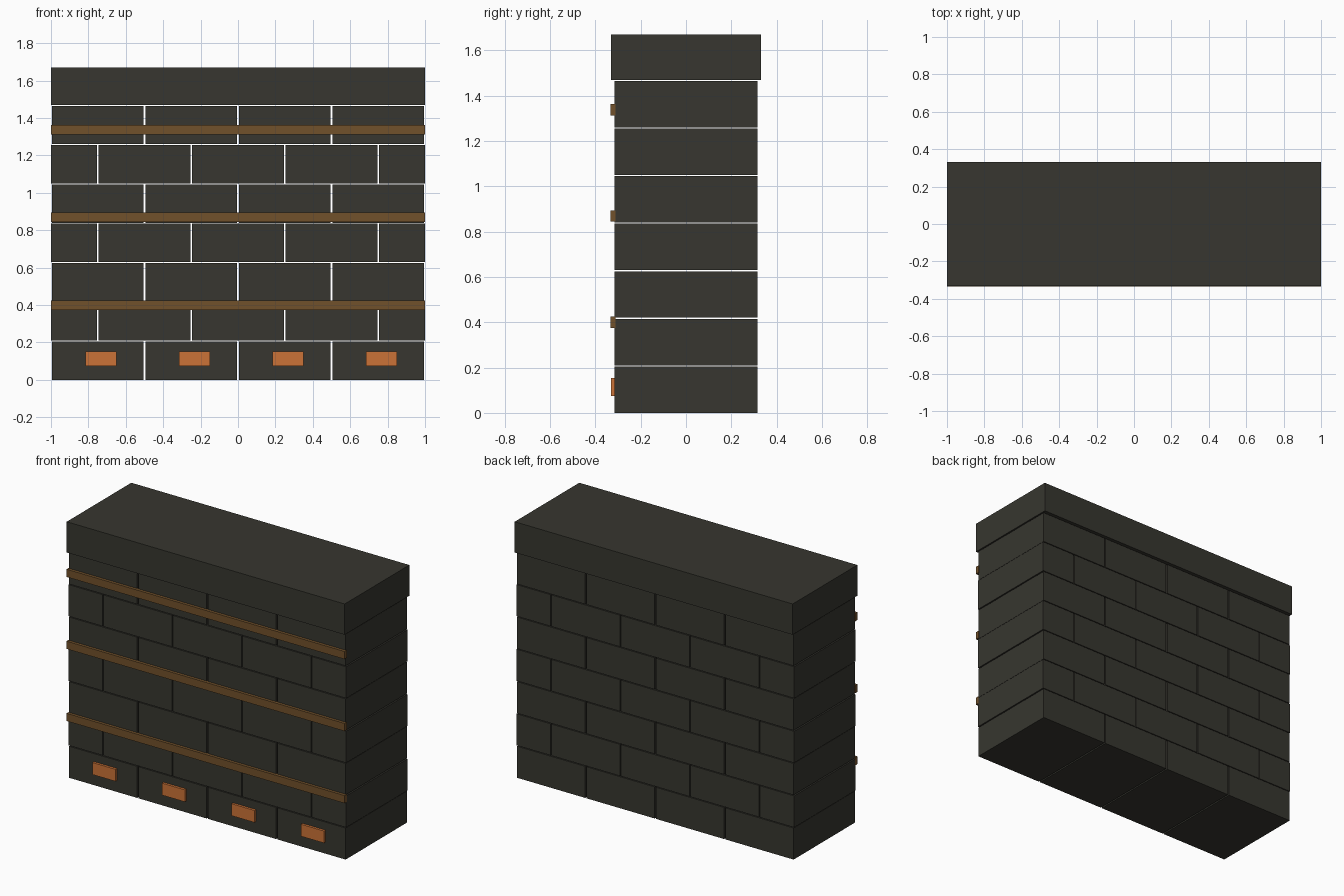
import bpy

if "Cube" in bpy.data.objects:
    bpy.data.objects.remove(bpy.data.objects["Cube"])


def material(name, rgb):
    m = bpy.data.materials.new(name)
    m.diffuse_color = (*rgb, 1)
    m.use_nodes = True
    m.node_tree.nodes["Principled BSDF"].inputs["Base Color"].default_value = m.diffuse_color
    return m


STONE = material("dark stone", (0.038, 0.037, 0.029))
WOOD = material("brown wood", (0.165, 0.082, 0.024))
ORANGE = material("orange", (0.60, 0.17, 0.038))


def box(name, x, y, z, mat):
    """Box from (min, max) pairs along each axis."""
    bpy.ops.mesh.primitive_cube_add(size=1, location=[(a + b) / 2 for a, b in (x, y, z)])
    o = bpy.context.object
    o.name = name
    o.scale = [b - a for a, b in (x, y, z)]
    bpy.ops.object.transform_apply(location=False, rotation=False, scale=True)
    o.data.materials.append(mat)
    return o


# Seven courses of separate blocks in running bond, open joints between them
PITCH, HEIGHT, DEPTH = 0.21, 0.205, 0.315
for row in range(7):
    if row % 2:
        joints, gap, end = [-0.75, -0.25, 0.25, 0.75], 0.003, 0.999
    else:
        joints, gap, end = [-0.5, 0.0, 0.5], 0.005, 0.995
    lefts = [-end] + [j + gap for j in joints]
    rights = [j - gap for j in joints] + [end]
    z = row * PITCH
    for x in zip(lefts, rights):
        box("wall_block", x, (-DEPTH, DEPTH), (z, z + HEIGHT), STONE)

# Overhanging cap slab
box("cap_slab", (-1, 1), (-0.332, 0.332), (1.47, 1.67), STONE)

# Three horizontal rails on the front
for z in (0.40, 0.869, 1.337):
    box("front_rail", (-1, 1), (-0.334, -0.31), (z - 0.025, z + 0.025), WOOD)

# Orange plates on the bottom course
for i in range(4):
    x = -0.733 + 0.5 * i
    box("orange_plate", (x - 0.083, x + 0.083), (-0.331, -0.31), (0.075, 0.153), ORANGE)
